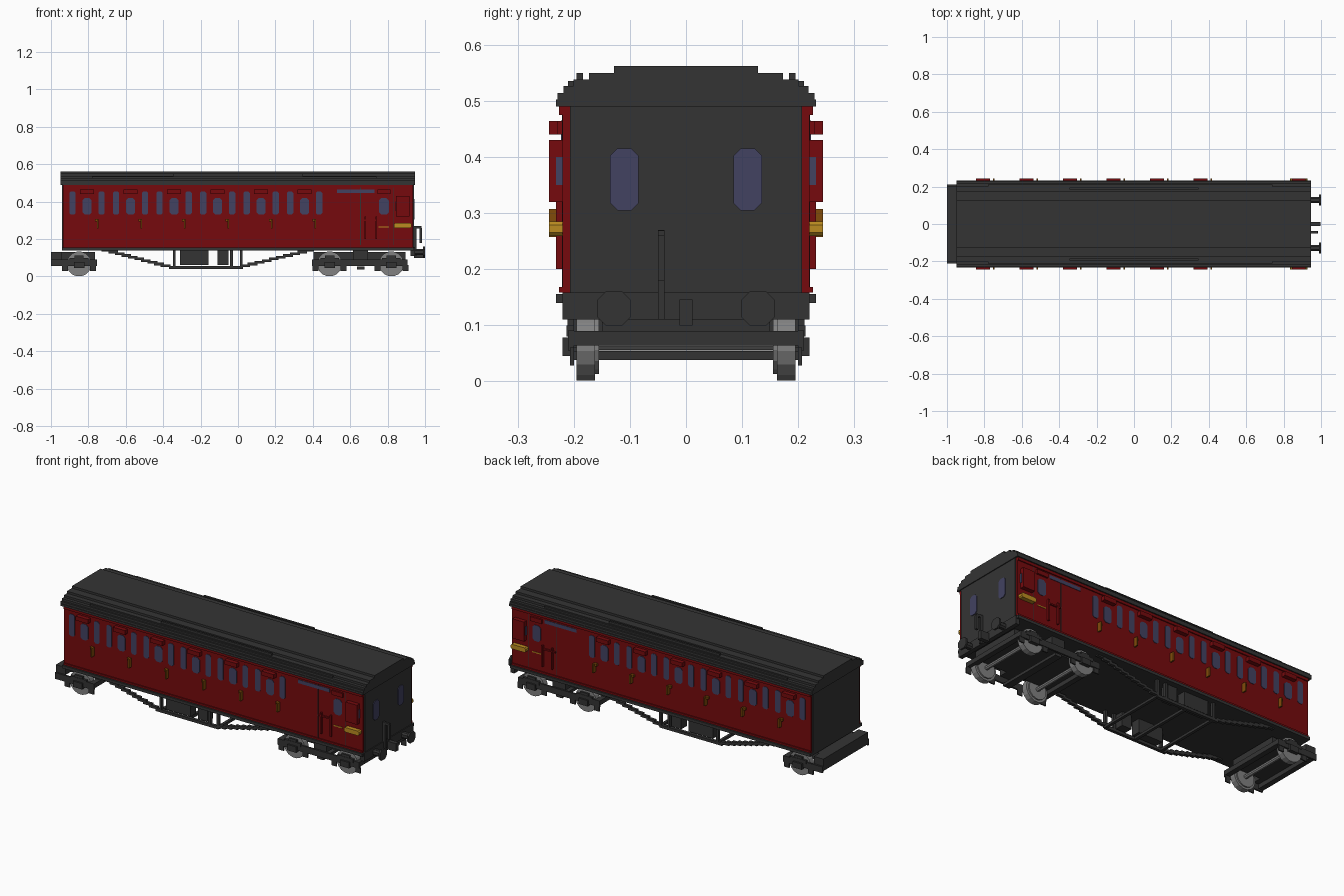
import bpy, bmesh, math

cube = bpy.data.objects.get("Cube")
if cube:
    bpy.data.objects.remove(cube, do_unlink=True)

# Main dimensions shared by the parts
END = .94
WALL = .22
SILL = .155
EAVES = .49
ROOF_HALF = .232
ROOF_RISE = .072
FLOOR = .14
BAYS = 6
BAY = .2326
FIRST_DOOR = -.807
WHEEL_RADIUS = .067
FRAME = .2


def material(name, red, green, blue):
    colour = (red, green, blue, 1)
    made = bpy.data.materials.new(name)
    made.use_nodes = True
    made.diffuse_color = colour
    made.node_tree.nodes["Principled BSDF"].inputs["Base Color"].default_value = colour
    return made


DARK = material("dark_grey", .034, .034, .034)
RED = material("carriage_red", .18, .003, .004)
GLASS = material("blue_glass", .054, .054, .12)
STEEL = material("wheel_grey", .22, .22, .22)
BRONZE = material("bronze", .22, .07, .003)
GOLD = material("gold", .5, .26, .015)


def prism(outline, axis, start, end):
    return outline, axis, start, end


def rectangle(x, z, width, height):
    left, right = x - width / 2, x + width / 2
    low, high = z - height / 2, z + height / 2
    return [(left, low), (right, low), (right, high), (left, high)]


def octagon(x, z, width, height):
    """Rectangle with its corners cut off."""
    cut = min(width, height) / 4
    points = []
    for sx, sz in ((-1, -1), (1, -1), (1, 1), (-1, 1)):
        corner_x, corner_z = x + sx * width / 2, z + sz * height / 2
        pair = [(corner_x - sx * cut, corner_z), (corner_x, corner_z - sz * cut)]
        points += pair if sx * sz < 0 else pair[::-1]
    return points


def circle(x, z, radius, sides):
    angles = [math.tau * (i + .5) / sides for i in range(sides)]
    return [(x + radius * math.cos(a), z + radius * math.sin(a)) for a in angles]


def arched(half, base, rise, steps=6):
    """Stair outline following an ellipse above the eaves."""
    right, z = [], base
    for i in range(steps):
        width = half * math.sqrt(1 - (i / steps) ** 2)
        top = EAVES + rise * (i + 1) / steps
        right += [(width, z), (width, top)]
        z = top
    return right + [(-y, z) for y, z in reversed(right)]


def plate(x, z, width, height, out, inner=WALL - .005, shape=rectangle):
    """Panel standing on one side, reaching out to the given y."""
    return prism(shape(x, z, width, height), "y", inner, out)


def beam(x, z, width, height, half=FRAME):
    """Bar running right across the vehicle."""
    return plate(x, z, width, height, out=half, inner=-half)


def place(point, axis, along):
    u, v = point
    return (along, u, v) if axis == "x" else (u, along, v)


def part(name, mat, shapes, mirror=True):
    bm = bmesh.new()
    for outline, axis, start, end in shapes:
        near = [bm.verts.new(place(p, axis, start)) for p in outline]
        far = [bm.verts.new(place(p, axis, end)) for p in outline]
        bm.faces.new(near)
        bm.faces.new(far[::-1])
        for i in range(len(near)):
            bm.faces.new((near[i - 1], far[i - 1], far[i], near[i]))
    bmesh.ops.recalc_face_normals(bm, faces=bm.faces)
    mesh = bpy.data.meshes.new(name)
    bm.to_mesh(mesh)
    bm.free()
    mesh.materials.append(mat)
    made = bpy.data.objects.new(name, mesh)
    bpy.context.collection.objects.link(made)
    if mirror:
        made.modifiers.new("both_sides", "MIRROR").use_axis = (False, True, False)


# Body core with both ends, and the stepped roof
core = arched(half=.207, base=FLOOR, rise=.06)
part("body_core", DARK, [prism(core, "x", -END, END)], mirror=False)
roof = arched(half=ROOF_HALF, base=EAVES, rise=ROOF_RISE)
part("roof", DARK, [prism(roof, "x", -END - .01, END + .005)], mirror=False)
part("rain_strips", DARK, [plate(x=0, z=.53, width=.69, height=.04, inner=.184, out=.195),
                           plate(x=-.02, z=.52, width=1.52, height=.03, inner=.2, out=.21)])

# Red side walls with cornice and lower ledge
wall_height = EAVES - SILL
length = 2 * END - .01
part("side_walls", RED, [
    plate(x=0, z=SILL + wall_height / 2, width=length, height=wall_height, inner=FRAME, out=WALL),
    plate(x=0, z=EAVES - .008, width=length, height=.015, out=WALL + .006),
    plate(x=0, z=SILL + .008, width=length, height=.01, out=WALL + .006)])
part("sole_bars", DARK, [plate(x=0, z=FLOOR + .008, width=2 * END, height=.016,
                               inner=FRAME, out=ROOF_HALF)])

# Six compartments: door light, two quarter lights, vent and handle
PANE = WALL + .0025
PROUD = WALL + .024
glass, vents, handles = [], [], []
for bay in range(BAYS):
    door = FIRST_DOOR + bay * BAY
    glass.append(plate(door, z=.375, width=.048, height=.09, out=PANE, shape=octagon))
    for side in (-1, 1):
        glass.append(plate(door + side * BAY / 3, z=.393, width=.034, height=.125,
                           out=PANE, shape=octagon))
    vents.append(plate(door, z=.452, width=.076, height=.024, out=PROUD))
    knob = door + BAY / 4
    handles += [plate(knob, z=.282, width=.008, height=.05, out=PROUD),
                plate(knob - .01, z=.3, width=.012, height=.014, out=ROOF_HALF)]

# Luggage light and guard's door light
glass += [plate(x=.63, z=.455, width=.2, height=.02, out=PANE),
          plate(x=.78, z=.375, width=.052, height=.09, out=PANE, shape=octagon)]
vents.append(plate(x=.78, z=.452, width=.07, height=.024, out=WALL + .01))
part("side_windows", GLASS, glass)
part("door_vents", RED, vents)
part("door_handles", BRONZE, handles)

# Guard's lookout, step, grab rails and door seams
LOOKOUT = .88
part("lookout", RED, [plate(LOOKOUT, z=.375, width=.072, height=.11, out=PROUD)])
part("lookout_glass", GLASS, [plate(LOOKOUT, z=.375, width=.076, height=.05, out=ROOF_HALF)])
part("lookout_step", GOLD, [
    plate(LOOKOUT, z=.272, width=.094, height=.026, out=PROUD, shape=octagon),
    plate(LOOKOUT - .1, z=.265, width=.055, height=.006, out=PANE)])
rails = [plate(x, z=.26, width=.008, height=.12, out=ROOF_HALF) for x in (.68, .74)]
rails.append(plate(x=.7, z=.3, width=.08, height=.008, out=WALL + .008))
part("grab_rails", RED, rails)
part("door_seams", DARK, [plate(x, z=.32, width=.003, height=.31, out=WALL + .001)
                          for x in (.655, .83)])

# End windows, headstock, pipe, coupling and buffers
part("end_windows", GLASS, [prism(octagon(.11, .36, .05, .11), "x", END - .01, END + .004)])
part("headstock", DARK, [beam(END - .007, z=.134, width=.024, height=.048, half=WALL)],
     mirror=False)
pipe = dict(inner=-.05, out=-.038)
part("end_pipe", DARK, [
    plate(END + .008, z=.19, width=.015, height=.16, **pipe),
    plate(END + .025, z=.262, width=.03, height=.013, **pipe),
    plate(END + .037, z=.22, width=.015, height=.08, **pipe)], mirror=False)
part("coupling", DARK, [beam(END + .028, z=.123, width=.056, height=.046, half=.012)],
     mirror=False)
part("buffers", DARK, [prism(octagon(.128, .13, size, size), "x", start, end)
                       for size, start, end in ((.032, END, .992), (.06, .99, 1))])

# Stepped truss rods with queen posts and cross beams
TRUSS_LOW = .048
TRUSS_STEPS = 10
POSTS = (-.34, -.035, .018)
rod = dict(inner=.19, out=.207)
truss = [plate(x=-.175, z=TRUSS_LOW, width=.39, height=.016, **rod)]
for outer, inner in ((-.72, -.37), (.4, .02)):
    for step in range(TRUSS_STEPS):
        x = outer + (inner - outer) * (step + .5) / TRUSS_STEPS
        z = FLOOR - (FLOOR - TRUSS_LOW) * step / TRUSS_STEPS
        truss.append(plate(x, z, width=.052, height=.014, **rod))
truss += [plate(x, z=.095, width=.014, height=.1, **rod) for x in POSTS]
part("truss_rods", DARK, truss)
part("truss_cross_beams", DARK, [beam(x, TRUSS_LOW, width=.016, height=.014)
                                 for x in (POSTS[0], -.17, POSTS[-1])], mirror=False)
part("battery_boxes", DARK, [plate(x, z=.104, width=width, height=.084, inner=.15, out=FRAME)
                             for x, width in ((-.233, .153), (-.08, .06))])


def bogie(name, rear, front, axles):
    middle, span = (rear + front) / 2, front - rear
    frames = [plate(middle, z=.073, width=span, height=.035, inner=FRAME, out=.21)]
    wheels, rods = [], []
    for x in axles:
        # Axle box, spring, hanger blocks, wheel and axle
        frames += [plate(x, z=.062, width=.056, height=.033, inner=FRAME, out=WALL),
                   plate(x, z=.09, width=.1, height=.02, inner=FRAME, out=.213),
                   plate(x, z=.104, width=.05, height=.018, inner=FRAME, out=.211)]
        frames += [plate(x + side * .075, z=.044, width=.032, height=.032, inner=FRAME, out=.207)
                   for side in (-1, 1)]
        for radius, inner, outer in ((WHEEL_RADIUS, .162, .195), (.055, .155, .163)):
            wheels.append(prism(circle(x, WHEEL_RADIUS, radius, sides=16), "y", inner, outer))
        rods.append(prism(circle(x, WHEEL_RADIUS, .012, sides=8), "y", -.17, .17))
    part(name + "_side_frames", DARK, frames)
    part(name + "_wheels", STEEL, wheels)
    part(name + "_axles", STEEL, rods, mirror=False)
    # Centre plate and end beams
    plates = [beam(middle, z=.109, width=span - .02, height=.042, half=.15)]
    plates += [beam(x, z=.077, width=.03, height=.026, half=.205)
               for x in (rear + .015, front - .015)]
    part(name + "_plate", DARK, plates, mirror=False)


bogie("rear_bogie", rear=-1, front=-.755, axles=[-.85])
bogie("front_bogie", rear=.395, front=.905, axles=[.49, .82])
part("bogie_bolsters", DARK, [
    beam(x=.655, z=.115, width=.08, height=.054),
    beam(x=.655, z=.046, width=.04, height=.016),
    beam(x=-.97, z=.11, width=.06, height=.042)], mirror=False)
